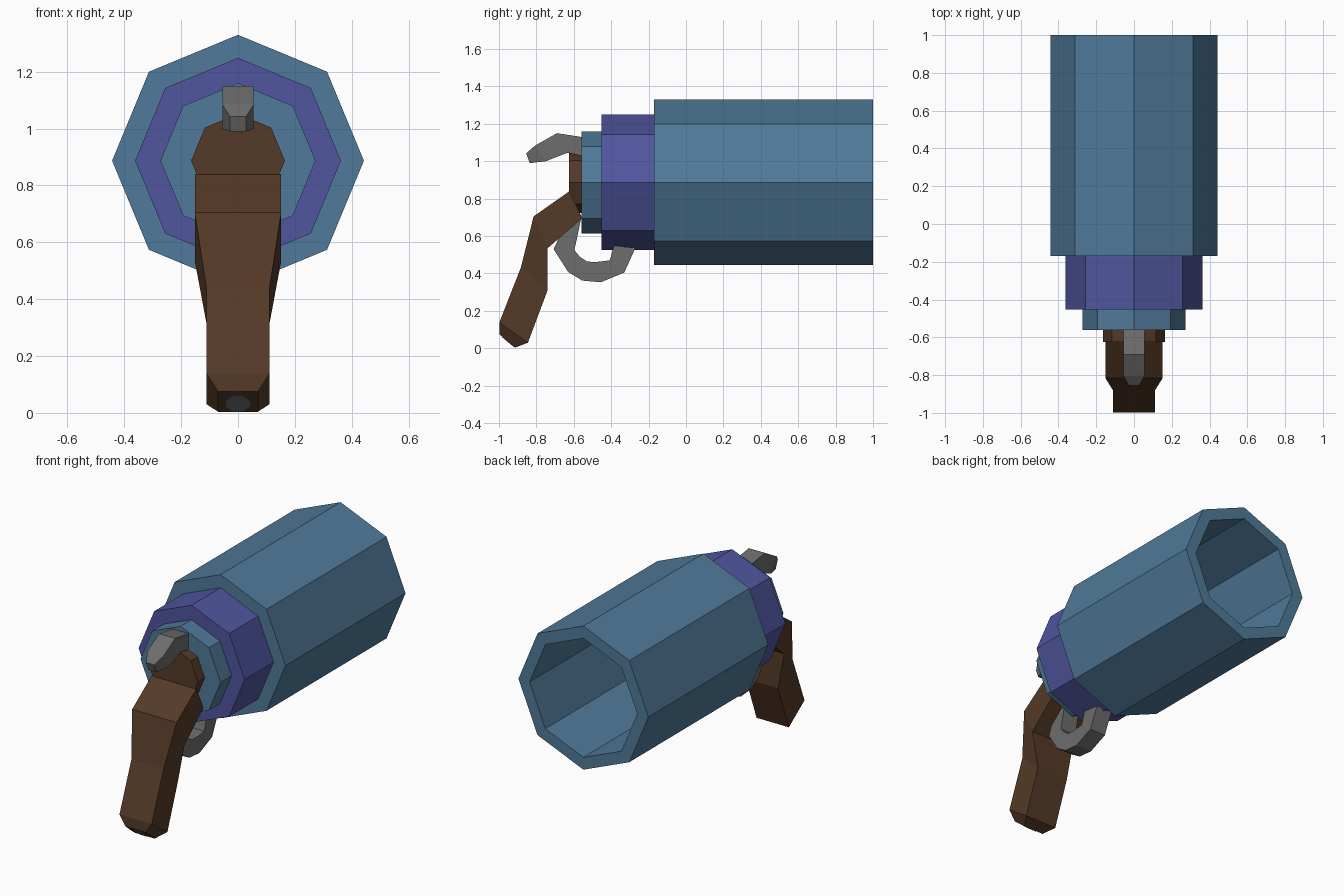
import bpy, bmesh, math
from mathutils import Vector

if "Cube" in bpy.data.objects:
    bpy.data.objects.remove(bpy.data.objects["Cube"])


def material(name, rgb):
    m = bpy.data.materials.new(name)
    m.diffuse_color = (*rgb, 1)
    m.use_nodes = True
    m.node_tree.nodes["Principled BSDF"].inputs["Base Color"].default_value = m.diffuse_color
    return m


BLUE = material("steel blue", (0.080, 0.195, 0.320))
PURPLE = material("indigo", (0.080, 0.092, 0.340))
BROWN = material("dark wood", (0.090, 0.042, 0.020))
GREY = material("grey metal", (0.155, 0.155, 0.155))


def loft(name, rings, mat, loop=False):
    """Skin a list of equal-length vertex rings; cap both ends unless looped."""
    bm = bmesh.new()
    rows = [[bm.verts.new(p) for p in ring] for ring in rings]
    n = len(rows[0])
    for a, b in zip(rows, rows[1:]):
        for i in range(n):
            j = (i + 1) % n
            bm.faces.new((a[i], a[j], b[j], b[i]))
    bm.faces.new(rows[0])
    bm.faces.new(rows[-1])
    bmesh.ops.recalc_face_normals(bm, faces=bm.faces)
    mesh = bpy.data.meshes.new(name)
    bm.to_mesh(mesh)
    bm.free()
    mesh.materials.append(mat)
    ob = bpy.data.objects.new(name, mesh)
    bpy.context.collection.objects.link(ob)
    return ob


def octagons(name, profile, mat, z=0.887):
    """Eight-sided turned part along y from (radius, y) pairs."""
    ang = [i * math.pi / 4 for i in range(8)]
    return loft(name, [[(r * math.sin(a), y, z + r * math.cos(a)) for a in ang]
                       for r, y in profile], mat)


def bar(name, sections, mat):
    """Rectangular bar from (y1, z1, y2, z2, half width) sections."""
    return loft(name, [[(-w, y1, z1), (w, y1, z1), (w, y2, z2), (-w, y2, z2)]
                       for y1, z1, y2, z2, w in sections], mat)


# Barrel with deep open bore, then the stepped rear rings
octagons("barrel", [(0.443, -0.17), (0.443, 1.0), (0.367, 1.0), (0.367, -0.15)], BLUE)
octagons("collar", [(0.362, -0.452), (0.362, -0.165)], PURPLE)
octagons("rear_ring", [(0.273, -0.56), (0.273, -0.445)], BLUE)
octagons("back_plate", [(0.165, -0.625), (0.165, -0.555)], BROWN)

# Grip: bent, tapering, with a bevelled butt
bar("grip", [
    (-0.623, 0.84, -0.555, 0.695, 0.152),
    (-0.815, 0.705, -0.74, 0.535, 0.152),
    (-0.882, 0.434, -0.74, 0.31, 0.11),
    (-0.998, 0.138, -0.845, 0.03, 0.11),
    (-0.998, 0.075, -0.912, 0.004, 0.07)], BROWN)

# Small octagonal disc in the butt
normal = Vector((0, -0.071, -0.086)).normalized()
along = Vector((0, -0.086, 0.071)).normalized()
centre = Vector((0, -0.949, 0.0345))
loft("butt_disc", [[centre + normal * d
                    + Vector((1, 0, 0)) * 0.045 * math.cos((i + .5) * math.pi / 4)
                    + along * 0.045 * math.sin((i + .5) * math.pi / 4) for i in range(8)]
                   for d in (-0.004, 0.003)], GREY)

# Hammer: top edge, bottom edge, narrowing tip
bar("hammer", [
    (-0.52, 1.125, -0.52, 1.025, 0.055),
    (-0.56, 1.13, -0.56, 1.03, 0.055),
    (-0.69, 1.15, -0.635, 1.045, 0.055),
    (-0.805, 1.085, -0.75, 1.0, 0.055),
    (-0.855, 1.042, -0.835, 0.99, 0.028)], GREY)

# Trigger guard hook: outer edge, inner edge
bar("trigger_guard", [
    (-0.63, 0.70, -0.56, 0.70, 0.055),
    (-0.65, 0.655, -0.578, 0.61, 0.055),
    (-0.708, 0.53, -0.597, 0.525, 0.055),
    (-0.63, 0.408, -0.565, 0.487, 0.055),
    (-0.555, 0.362, -0.527, 0.463, 0.055),
    (-0.455, 0.353, -0.475, 0.462, 0.055),
    (-0.33, 0.405, -0.408, 0.47, 0.055),
    (-0.27, 0.537, -0.385, 0.548, 0.055)], GREY)
